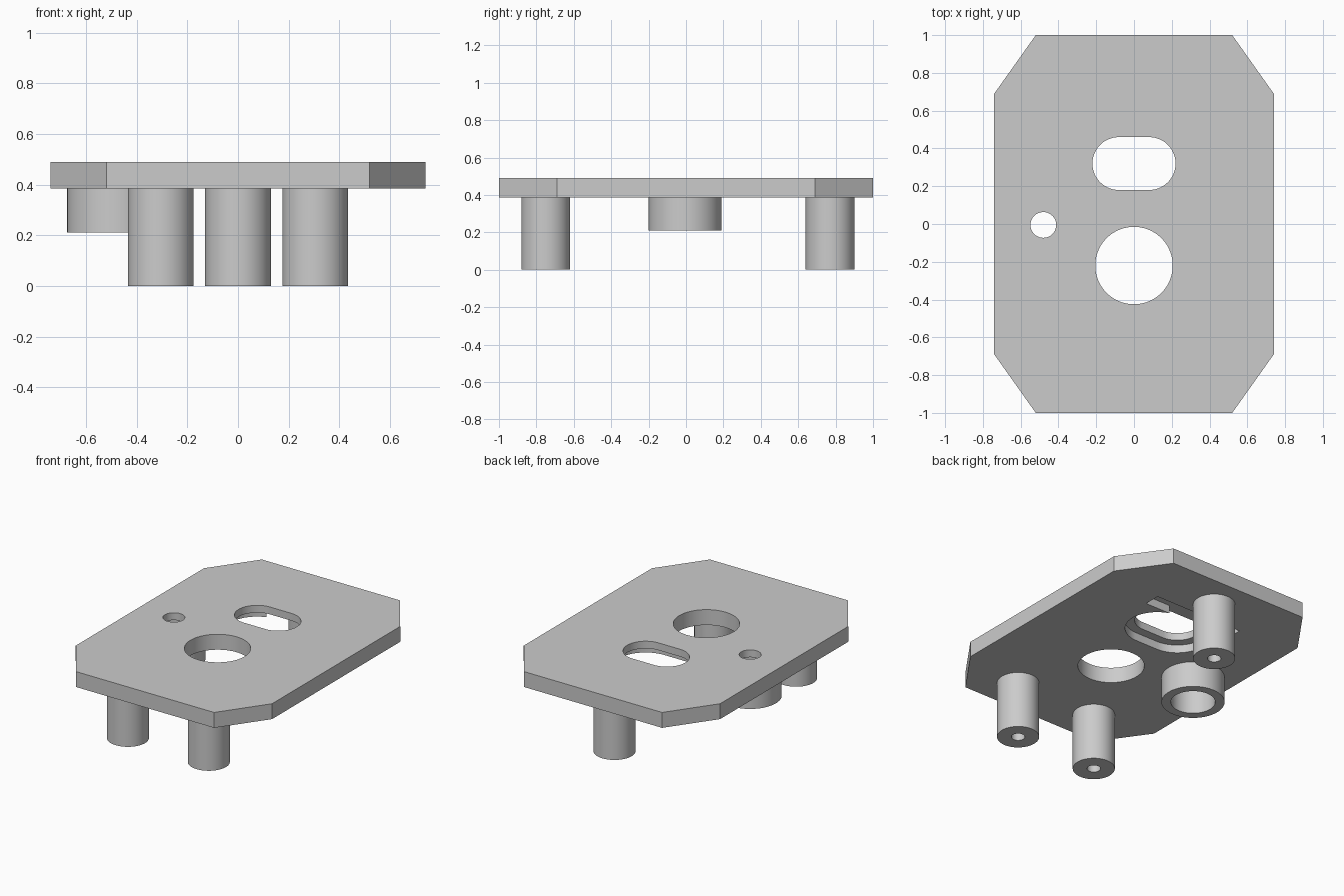
import bpy, bmesh
from math import cos, sin, pi, radians

cube = bpy.data.objects.get("Cube")
if cube:
    bpy.data.objects.remove(cube, do_unlink=True)

BOTTOM, TOP, FLOOR = 0.385, 0.49, 0.44   # plate faces and recess floor

grey = bpy.data.materials.new("plain_grey")
grey.use_nodes = True
colour = (0.6, 0.6, 0.6, 1)
grey.diffuse_color = colour
grey.node_tree.nodes["Principled BSDF"].inputs["Base Color"].default_value = colour


def prism(name, outline, z0, z1):
    """Extrude a counter-clockwise outline between two heights."""
    bm = bmesh.new()
    base = bm.faces.new([bm.verts.new((x, y, z0)) for x, y in outline])
    out = bmesh.ops.extrude_face_region(bm, geom=[base])
    verts = [g for g in out["geom"] if isinstance(g, bmesh.types.BMVert)]
    bmesh.ops.translate(bm, verts=verts, vec=(0, 0, z1 - z0))
    bmesh.ops.recalc_face_normals(bm, faces=bm.faces)
    mesh = bpy.data.meshes.new(name)
    bm.to_mesh(mesh)
    bm.free()
    mesh.materials.append(grey)
    obj = bpy.data.objects.new(name, mesh)
    bpy.context.collection.objects.link(obj)
    return obj


def slot(x, y, r, half=0.0, n=64):
    """Circle outline, stretched along x into a slot when half > 0."""
    pts = []
    for i in range(n):
        a = 2 * pi * (i + 0.5) / n
        pts.append((x + r * cos(a) + (half if cos(a) > 0 else -half), y + r * sin(a)))
    return pts


def select(obj):
    bpy.ops.object.select_all(action='DESELECT')
    obj.select_set(True)
    bpy.context.view_layer.objects.active = obj


def cut(obj, outline, z0, z1):
    """Remove a prism from the object."""
    cutter = prism("cutter", outline, z0, z1)
    cutter.hide_render = True
    mod = obj.modifiers.new("cut", 'BOOLEAN')
    mod.operation, mod.solver, mod.object = 'DIFFERENCE', 'EXACT', cutter
    select(obj)
    bpy.ops.object.modifier_apply(modifier=mod.name)
    bpy.data.objects.remove(cutter, do_unlink=True)


def smooth(obj):
    select(obj)
    bpy.ops.object.shade_smooth_by_angle(angle=radians(30))


# Plate with chamfered corners
corner = [(0.74, 0.69), (0.52, 1.0)]
half = corner + [(-x, y) for x, y in reversed(corner)]
plate = prism("plate", half + [(-x, -y) for x, y in half], BOTTOM, TOP)

# Openings through the plate
pin = (-0.48, -0.005)
cut(plate, slot(0, -0.22, 0.205), 0.3, 0.6)
cut(plate, slot(0, 0.32, 0.14, 0.08), 0.3, 0.6)
cut(plate, slot(*pin, 0.068), 0.3, 0.6)

# Recesses in the underside
cut(plate, slot(0, 0.32, 0.2, 0.08), 0.3, FLOOR)
cut(plate, [(-0.33, 0.51), (0.33, 0.51), (0.33, 0.62), (-0.33, 0.62)], 0.3, FLOOR)
cut(plate, slot(*pin, 0.137), 0.3, FLOOR)
smooth(plate)

# Collar under the small opening
collar = prism("collar", slot(*pin, 0.195), 0.21, BOTTOM)
cut(collar, slot(*pin, 0.137), 0.1, 0.5)
smooth(collar)

# Three legs with screw holes
for name, x, y in (("front_left_leg", 0.305, -0.75),
                   ("front_right_leg", -0.305, -0.75),
                   ("rear_leg", 0, 0.77)):
    leg = prism(name, slot(x, y, 0.13), 0, BOTTOM)
    cut(leg, slot(x, y, 0.042, n=32), -0.1, 0.3)
    smooth(leg)
